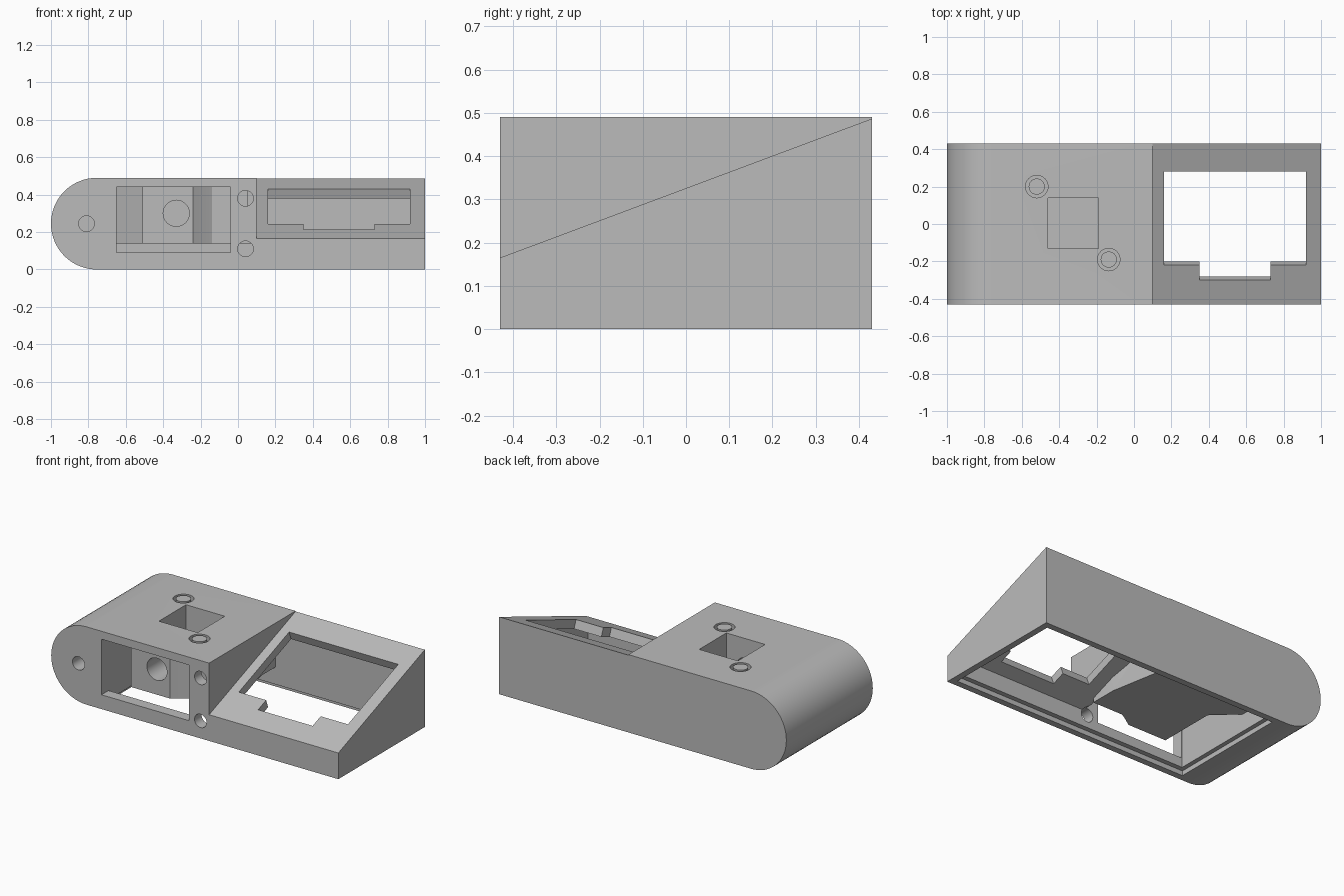
import bpy, bmesh, math
from mathutils import Vector

cube = bpy.data.objects.get("Cube")
if cube:
    bpy.data.objects.remove(cube, do_unlink=True)

grey = bpy.data.materials.new("plain_grey")
grey.use_nodes = True
colour = (0.5, 0.5, 0.5, 1)
grey.diffuse_color = colour
grey.node_tree.nodes["Principled BSDF"].inputs["Base Color"].default_value = colour

# Axis maps: a 2D profile (u, v) extruded along w
AXES = {
    "x": lambda u, v, w: (w, u, v),
    "y": lambda u, v, w: (u, w, v),
    "z": lambda u, v, w: (u, v, w),
}


def prism(name, profile, axis, start, end):
    """Extrude a 2D profile along an axis."""
    bm = bmesh.new()
    place = AXES[axis]
    face = bm.faces.new([bm.verts.new(place(u, v, start)) for u, v in profile])
    ext = bmesh.ops.extrude_face_region(bm, geom=[face])
    shift = Vector(place(0, 0, end - start))
    bmesh.ops.translate(bm, vec=shift,
                        verts=[g for g in ext["geom"] if isinstance(g, bmesh.types.BMVert)])
    bmesh.ops.recalc_face_normals(bm, faces=bm.faces)
    mesh = bpy.data.meshes.new(name)
    bm.to_mesh(mesh)
    bm.free()
    mesh.materials.append(grey)
    obj = bpy.data.objects.new(name, mesh)
    bpy.context.scene.collection.objects.link(obj)
    return obj


def rect(u0, u1, v0, v1):
    return [(u0, v0), (u1, v0), (u1, v1), (u0, v1)]


def circle(u, v, r, n=32):
    return [(u + r * math.cos(2 * math.pi * i / n), v + r * math.sin(2 * math.pi * i / n))
            for i in range(n)]


HALF, TOP, WALL = 0.43, 0.49, 0.36
TILT = math.atan(0.374)


def slope(y):
    return 0.165 + (y + HALF) * math.tan(TILT)


# Outer housing with one rounded end
R = TOP / 2
arc = [(R - 1 - R * math.sin(math.pi * i / 32), R + R * math.cos(math.pi * i / 32))
       for i in range(33)]
body = prism("housing", arc + [(1, 0), (1, TOP)], "y", -HALF, HALF)
helpers = []


def combine(obj, operation="DIFFERENCE"):
    obj.hide_render = True
    helpers.append(obj)
    mod = body.modifiers.new(obj.name, "BOOLEAN")
    mod.operation = operation
    mod.solver = "EXACT"
    mod.object = obj


# Sloped display side
combine(prism("wedge_cutter", [(-0.6, slope(-0.6)), (0.432, slope(0.432)),
                               (0.6, slope(0.432)), (0.6, 1), (-0.6, 1)], "x", 0.1, 1.2))

# Hollow interior: tall chamber, sloped chamber and lid recess
combine(prism("tall_chamber", rect(-0.653, 0.05, -WALL, WALL), "z", -0.1, 0.442))
skin = 0.055 / math.cos(TILT)
combine(prism("sloped_chamber", [(-WALL, -0.1), (WALL, -0.1), (WALL, slope(WALL) - skin),
                                 (-WALL, slope(-WALL) - skin)], "x", 0.0, 0.935))
combine(prism("lid_recess", rect(-0.68, 0.96, -0.39, 0.39), "z", -0.1, 0.03))

# Hanging mount block inside the tall chamber
outline = [(-0.51, -0.335), (-0.24, -0.335), (-0.19, -0.3), (-0.14, -0.27), (0.07, -0.27),
           (0.07, -0.1), (0.01, 0.23), (0.01, 0.4), (-0.67, 0.4), (-0.67, 0.18), (-0.51, 0.03)]
combine(prism("mount_block", outline, "z", 0.14, 0.465), "UNION")

# Front window, socket and bolt holes
combine(prism("front_window", rect(-0.65, -0.04, 0.09, 0.44), "y", -0.6, -0.345))
combine(prism("top_socket", rect(-0.46, -0.19, -0.13, 0.14), "z", 0.2, 0.7))
combine(prism("socket_bore", circle(-0.33, 0.3, 0.07), "y", -0.345, -0.05))
for x, z, depth in ((0.04, 0.38, -0.3), (0.04, 0.11, -0.3), (-0.81, 0.245, 0.2)):
    combine(prism("bolt_hole", circle(x, z, 0.042), "y", -0.6, depth))

# Ring grooves around the top fasteners
for x, y in ((-0.52, 0.2), (-0.135, -0.19)):
    combine(prism("ring_groove", circle(x, y, 0.06), "z", 0.455, 0.7))
    combine(prism("fastener", circle(x, y, 0.043), "z", 0.45, TOP), "UNION")

# Display opening with a notch, cut square to the slope
opening = [(0.16, -0.22), (0.35, -0.22), (0.35, -0.3), (0.73, -0.3), (0.73, -0.22),
           (0.92, -0.22), (0.92, 0.28), (0.16, 0.28)]
tilted = [(x, y / math.cos(TILT)) for x, y in opening]
cutter = prism("display_opening", tilted, "z", -0.09, 0.1)
cutter.rotation_euler.x = TILT
cutter.location.z = slope(0)
combine(cutter)

# Bake the cuts and shade
bpy.context.view_layer.update()
for obj in bpy.context.selected_objects:
    obj.select_set(False)
bpy.context.view_layer.objects.active = body
body.select_set(True)
for mod in list(body.modifiers):
    bpy.ops.object.modifier_apply(modifier=mod.name)
for obj in helpers:
    bpy.data.objects.remove(obj, do_unlink=True)
bpy.ops.object.shade_smooth_by_angle(angle=math.radians(30))
